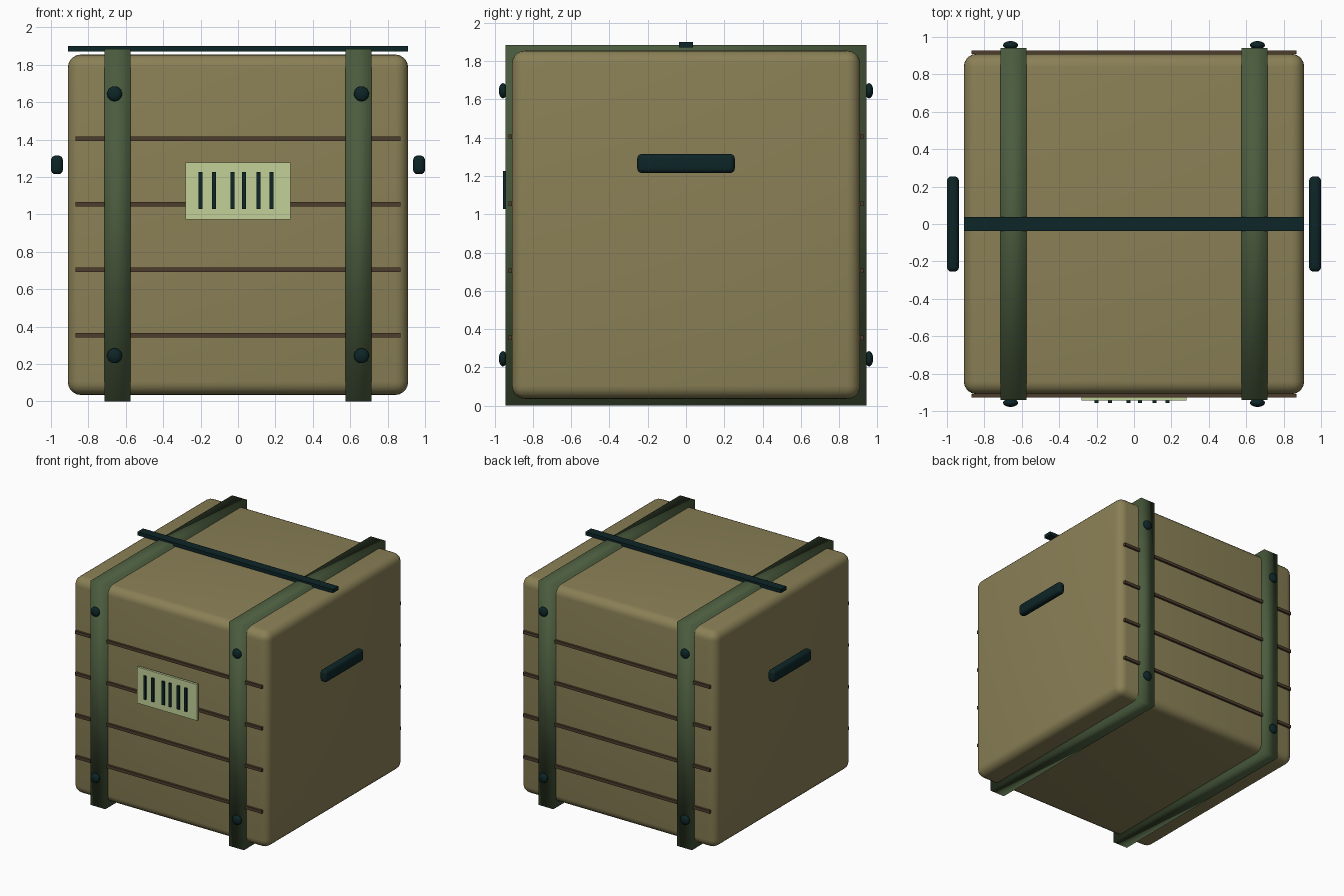
import bpy, bmesh
from mathutils import Matrix

if "Cube" in bpy.data.objects:
    bpy.data.objects.remove(bpy.data.objects["Cube"])


def material(name, rgb):
    m = bpy.data.materials.new(name)
    m.diffuse_color = (*rgb, 1)
    m.use_nodes = True
    m.node_tree.nodes["Principled BSDF"].inputs["Base Color"].default_value = m.diffuse_color
    return m


TAN = material("tan_shell", (0.254, 0.216, 0.093))
GREEN = material("strap_green", (0.069, 0.107, 0.048))
DARK = material("dark_teal", (0.004, 0.018, 0.020))
BROWN = material("groove_brown", (0.076, 0.048, 0.027))
PALE = material("label_pale_green", (0.546, 0.638, 0.314))


def finish(name, bm, loc, mat, smooth):
    mesh = bpy.data.meshes.new(name)
    for f in bm.faces:
        f.smooth = smooth
    bm.to_mesh(mesh)
    bm.free()
    mesh.materials.append(mat)
    ob = bpy.data.objects.new(name, mesh)
    ob.location = loc
    bpy.context.collection.objects.link(ob)
    return ob


def box(name, loc, size, mat, bevel=0, segments=4, smooth=False):
    bm = bmesh.new()
    bmesh.ops.create_cube(bm, size=1, matrix=Matrix.Diagonal((*size, 1)))
    if bevel:
        bmesh.ops.bevel(bm, geom=bm.edges[:], offset=bevel, segments=segments,
                        profile=0.5, affect='EDGES')
    return finish(name, bm, loc, mat, smooth)


def rivet(name, loc):
    bm = bmesh.new()
    bmesh.ops.create_uvsphere(bm, u_segments=20, v_segments=12, radius=1,
                              matrix=Matrix.Diagonal((0.04, 0.022, 0.04, 1)))
    return finish(name, bm, loc, DARK, True)


# Rounded crate shell
box("crate_body", (0, 0, 0.945), (1.82, 1.82, 1.82), TAN, 0.07, 5, True)

for sx, side in ((-1, "left"), (1, "right")):
    # Strap band wrapping the crate, with softly blended shading
    box(f"{side}_strap", (sx * 0.645, 0, 0.9425), (0.14, 1.884, 1.885), GREEN, smooth=True)
    # Side handle
    box(f"{side}_handle", (sx * 0.968, 0, 1.265), (0.064, 0.51, 0.10), DARK, 0.025, 4, True)
    # Strap rivets
    for sy, face in ((-1, "front"), (1, "back")):
        for z, level in ((0.245, "lower"), (1.645, "upper")):
            rivet(f"{face}_{side}_{level}_rivet", (sx * 0.66, sy * 0.956, z))

# Horizontal slat lines on front and back
for sy, face in ((-1, "front"), (1, "back")):
    for i in range(4):
        box(f"{face}_slat_{i + 1}", (0, sy * 0.918, 0.355 + 0.35 * i),
            (1.74, 0.02, 0.025), BROWN)

# Bar across the lid
box("lid_bar", (0, 0, 1.885), (1.82, 0.074, 0.03), DARK)

# Front label plate with raised marks
box("label_plate", (0, -0.934, 1.126), (0.56, 0.02, 0.305), PALE)
for i, x in enumerate((-0.2, -0.128, -0.03, 0.033, 0.11, 0.18)):
    box(f"label_mark_{i + 1}", (x, -0.949, 1.127), (0.022, 0.016, 0.198), DARK)
